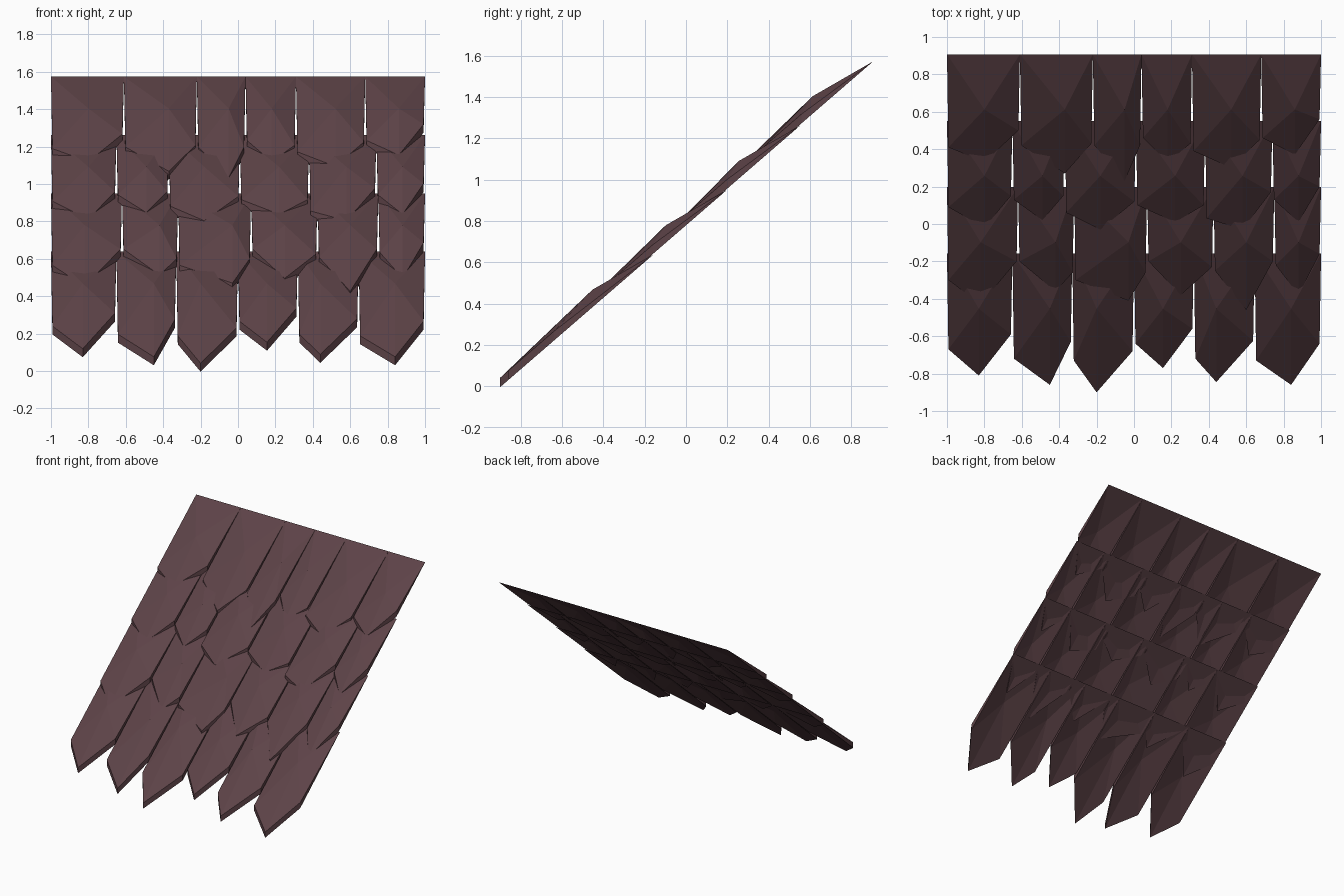
import bpy
import bmesh
from mathutils import Vector

cube = bpy.data.objects.get("Cube")
if cube:
    bpy.data.objects.remove(cube, do_unlink=True)

# Single dark reddish-brown colour
wood = bpy.data.materials.new("dark_brown_shingle")
wood.use_nodes = True
colour = (0.11, 0.056, 0.064, 1)
wood.diffuse_color = colour
shader = next(n for n in wood.node_tree.nodes if n.type == 'BSDF_PRINCIPLED')
shader.inputs["Base Color"].default_value = colour
shader.inputs["Roughness"].default_value = 0.9

PITCH = 0.865            # fall per unit of run
THICK = 0.045            # vertical thickness of the lower edge
GAP = 0.008              # half gap between neighbours at the lower end
BULGE_RUN, BULGE = 0.295, 0.04

# Each tile: right side x, left corner y, right corner y, tip x, tip y
ROWS = {
    "top": [(-.61, .41, .50, -.80, .33), (-.22, .42, .43, -.37, .27),
            (.04, .42, .42, -.05, .23), (.31, .46, .43, .18, .33),
            (.68, .39, .45, .52, .30), (1, .46, .56, .86, .37)],
    "upper": [(-.65, .09, .15, -.80, -.02), (-.37, .13, .15, -.49, .02),
              (.01, .06, .12, -.18, -.03), (.38, .10, .10, .22, .01),
              (.74, .03, .17, .58, -.03), (1, .13, .20, .88, .01)],
    "lower": [(-.62, -.30, -.20, -.82, -.43), (-.32, -.20, -.26, -.42, -.36),
              (.07, -.30, -.26, -.03, -.41), (.425, -.20, -.23, .25, -.38),
              (.75, -.25, -.20, .60, -.46), (1, -.22, -.16, .88, -.38)],
    "bottom": [(-.65, -.67, -.59, -.83, -.81), (-.33, -.72, -.63, -.45, -.86),
               (0, -.73, -.68, -.20, -.9), (.32, -.64, -.56, .155, -.77),
               (.645, -.72, -.625, .44, -.845), (1, -.73, -.64, .84, -.86)],
}


def add_tile(bm, origin, left, tile):
    """Pointed wedge: sharp upper edge, thick lower edge, raised centre."""
    right, left_y, right_y, tip_x, tip_y = tile
    top_y, top_z = origin

    def on_slope(x, y, lift=0):
        return Vector((x, y, top_z - (top_y - y) * PITCH + lift))

    head = [bm.verts.new(on_slope(x, top_y)) for x in (left, right)]
    foot = [on_slope(right - GAP, right_y), on_slope(tip_x, tip_y),
            on_slope(left + GAP, left_y)]
    centre = on_slope(tip_x, top_y - BULGE_RUN, BULGE)
    rims = []
    for lift in (0, THICK):
        up = Vector((0, 0, lift))
        rim = [bm.verts.new(p + up) for p in foot]
        hub = bm.verts.new(centre + up)
        loop = [head[0], head[1]] + rim
        for a, b in zip(loop, loop[1:] + loop[:1]):
            bm.faces.new((a, b, hub))
        rims.append(rim)
    # Lower edges and wedge-shaped sides
    low, high = rims
    for i in range(2):
        bm.faces.new((low[i], low[i + 1], high[i + 1], high[i]))
    bm.faces.new((head[1], low[0], high[0]))
    bm.faces.new((head[0], high[-1], low[-1]))


# Four overlapping courses of shingles
for course, (name, tiles) in enumerate(ROWS.items()):
    origin = (.907 - .355 * course, 1.574 - .312 * course)
    left = -1
    for number, tile in enumerate(tiles, 1):
        bm = bmesh.new()
        add_tile(bm, origin, left, tile)
        bmesh.ops.recalc_face_normals(bm, faces=bm.faces)
        label = f"{name}_row_shingle_{number}"
        mesh = bpy.data.meshes.new(label)
        bm.to_mesh(mesh)
        bm.free()
        mesh.materials.append(wood)
        bpy.context.collection.objects.link(bpy.data.objects.new(label, mesh))
        left = tile[0]
